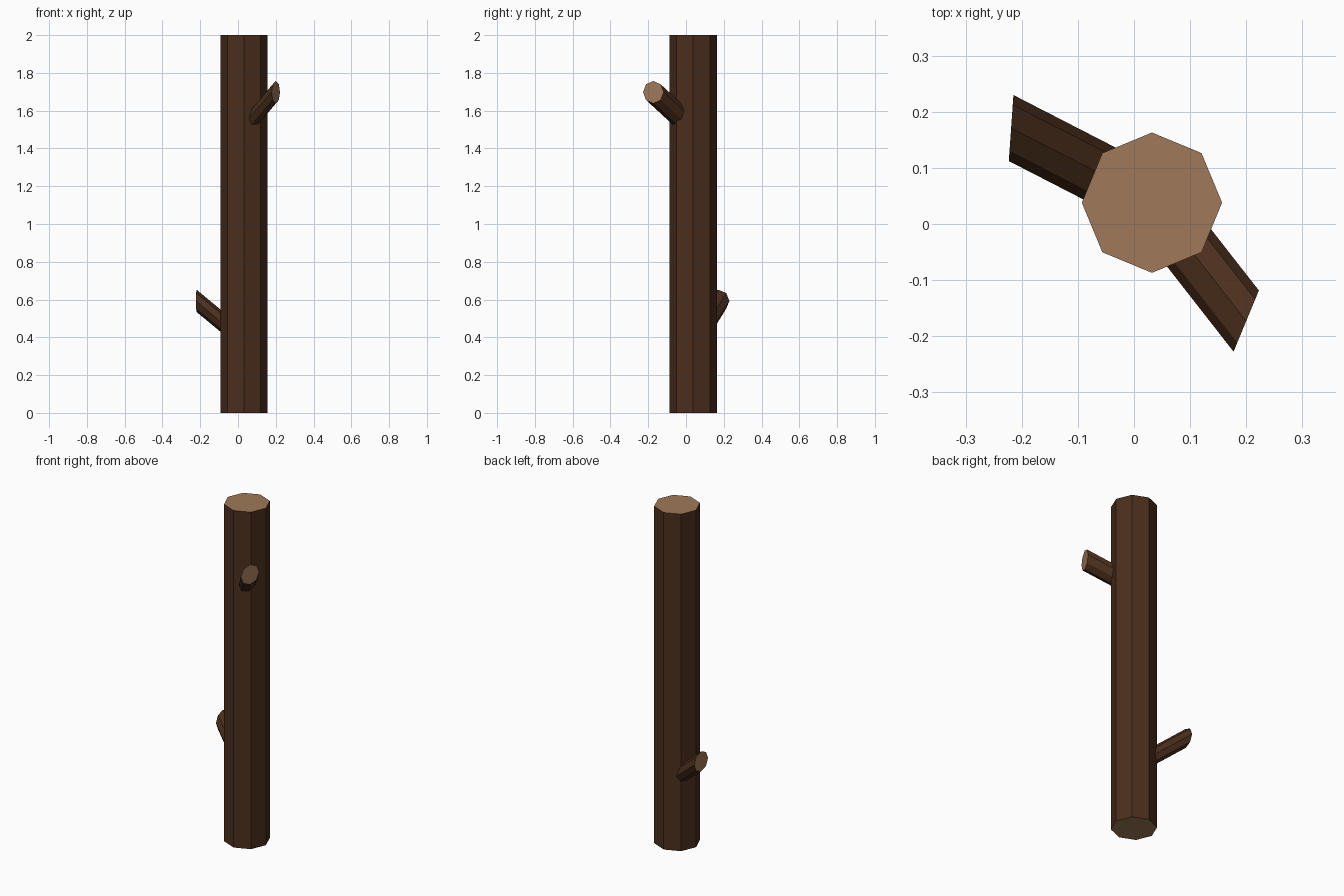
import bpy, math
from mathutils import Vector

if "Cube" in bpy.data.objects:
    bpy.data.objects.remove(bpy.data.objects["Cube"])


def material(name, color):
    m = bpy.data.materials.new(name)
    m.diffuse_color = (*color, 1)
    m.use_nodes = True
    m.node_tree.nodes["Principled BSDF"].inputs["Base Color"].default_value = m.diffuse_color
    return m


bark = material("bark", (0.07, 0.028, 0.012))
cut_wood = material("cut_wood", (0.35, 0.19, 0.10))
SIDES = 8


def log(name, rings):
    """Octagonal log: side faces in bark, both end faces in cut wood."""
    verts = rings[0] + rings[1]
    faces = [(i, (i + 1) % SIDES, (i + 1) % SIDES + SIDES, i + SIDES) for i in range(SIDES)]
    faces += [tuple(reversed(range(SIDES))), tuple(range(SIDES, 2 * SIDES))]
    mesh = bpy.data.meshes.new(name)
    mesh.from_pydata(verts, [], faces)
    mesh.materials.append(bark)
    mesh.materials.append(cut_wood)
    for p in mesh.polygons:
        p.material_index = 1 if p.index >= SIDES else 0
    ob = bpy.data.objects.new(name, mesh)
    bpy.context.collection.objects.link(ob)
    return ob


def ring(center, radius, u, v):
    c = Vector(center)
    angles = [2 * math.pi * i / SIDES for i in range(SIDES)]
    return [c + radius * (math.cos(a) * u + math.sin(a) * v) for a in angles]


X, Y, Z = Vector((1, 0, 0)), Vector((0, 1, 0)), Vector((0, 0, 1))

# Trunk
log("trunk", [ring((0.032, 0.038, z), 0.125, X, Y) for z in (0, 2)])

# Slanted branch stubs, with upright cut faces turned to the given heading
for name, base_z, tip, heading in (
        ("upper_branch", 1.50, (0.2, -0.173, 1.698), -22.5),
        ("lower_branch", 0.385, (-0.219, 0.171, 0.593), 176)):
    h = math.radians(heading)
    side = Vector((-math.sin(h), math.cos(h), 0))
    log(name, [ring(c, 0.059, side, Z) for c in ((0.032, 0.042, base_z), tip)])
